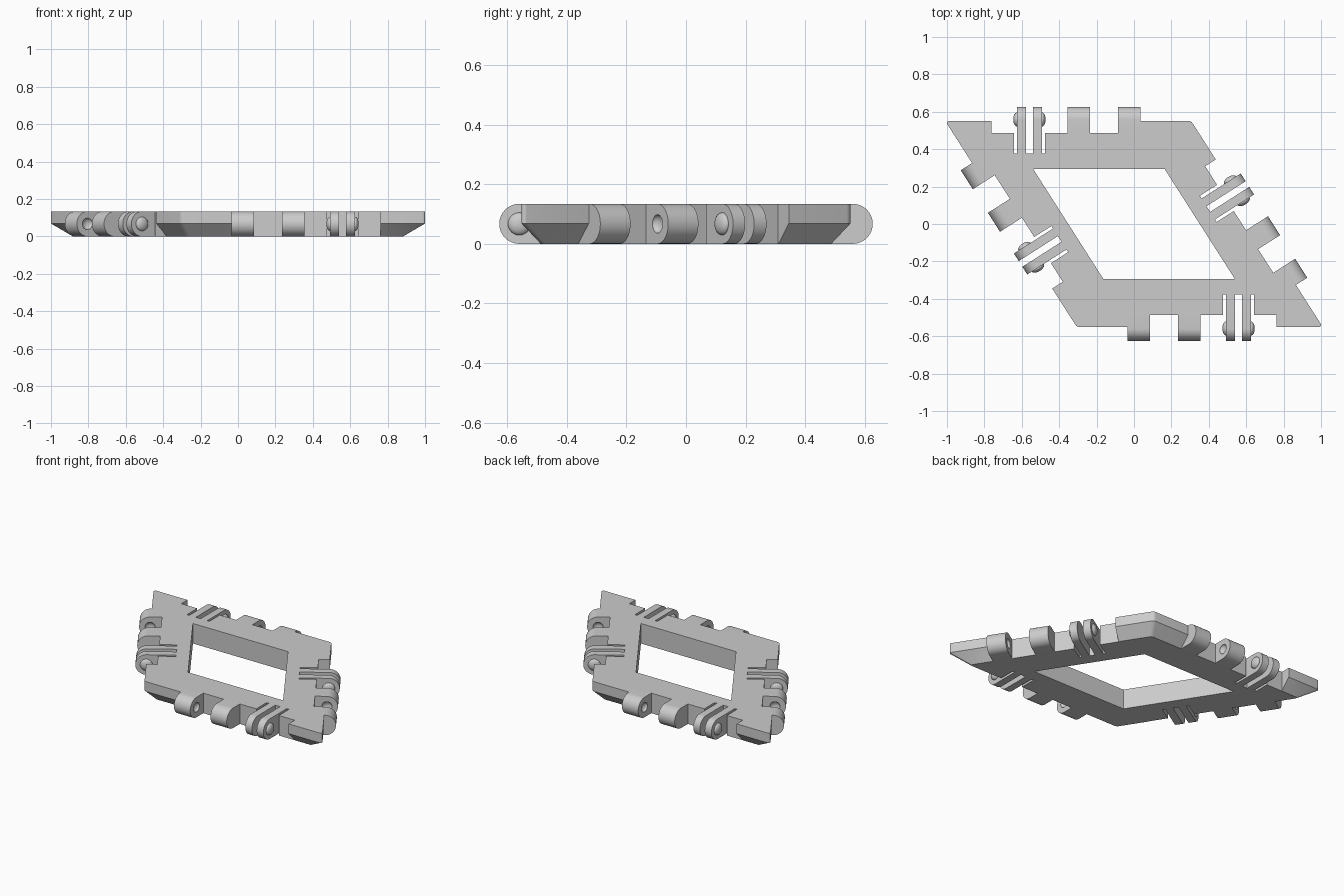
import bpy, bmesh, math
from mathutils import Vector, Matrix

cube = bpy.data.objects.get("Cube")
if cube:
    bpy.data.objects.remove(cube, do_unlink=True)

H = 0.134            # panel thickness
OUTER, INNER, RECESS, SLIT, AXIS = 0.552, 0.295, 0.487, 0.378, 0.559
ACUTE, OBTUSE = 1.83, 0.5525   # corner x per unit of half depth
END = 0.398          # half length of the hinge zone on each side
KNUCKLES = [(0.008, 0.128), (0.278, END)]
FINGERS = [(-0.263, -0.214), (-0.178, -0.13)]

grey = bpy.data.materials.new("light grey plastic")
grey.use_nodes = True
grey.diffuse_color = (0.604, 0.604, 0.604, 1)
grey.node_tree.nodes["Principled BSDF"].inputs["Base Color"].default_value = grey.diffuse_color

# Frame of each side: local x runs along the side, y points outward
slant = math.atan2(2, ACUTE - OBTUSE)
mid = OUTER * (ACUTE - OBTUSE) / 2
SIDES = [Matrix.Rotation(a, 4, 'Z') @ Matrix.Translation((c - 0.01, 0, 0))
         for a, c in ((0, -mid), (-slant, mid), (math.pi, -mid), (math.pi - slant, mid))]


def loft(bm, rings):
    """Closed solid through rings of equal point count."""
    rows = [[bm.verts.new(p) for p in ring] for ring in rings]
    n = len(rows[0])
    for a, b in zip(rows, rows[1:]):
        for i in range(n):
            bm.faces.new((a[i], a[(i + 1) % n], b[(i + 1) % n], b[i]))
    bm.faces.new(rows[0][::-1])
    bm.faces.new(rows[-1])


def make(name, bm):
    bmesh.ops.recalc_face_normals(bm, faces=bm.faces)
    mesh = bpy.data.meshes.new(name)
    bm.to_mesh(mesh)
    bm.free()
    mesh.materials.append(grey)
    ob = bpy.data.objects.new(name, mesh)
    bpy.context.collection.objects.link(ob)
    return ob


def activate(ob):
    bpy.ops.object.select_all(action='DESELECT')
    ob.select_set(True)
    bpy.context.view_layer.objects.active = ob


def carve(ob, cutter):
    cutter.hide_render = True
    mod = ob.modifiers.new("cut", 'BOOLEAN')
    mod.operation, mod.solver, mod.object = 'DIFFERENCE', 'EXACT', cutter
    activate(ob)
    bpy.ops.object.modifier_apply(modifier=mod.name)
    bpy.data.objects.remove(cutter, do_unlink=True)


def smooth(ob):
    activate(ob)
    bpy.ops.object.shade_smooth_by_angle(angle=math.radians(30))


def rhombus(v):
    return [Vector(p) * v for p in ((-ACUTE, 1), (-OBTUSE, -1), (ACUTE, -1), (OBTUSE, 1))]


def rounded(corners, radii, steps=6):
    out = []
    for i, p in enumerate(corners):
        e1 = (corners[i - 1] - p).normalized()
        e2 = (corners[(i + 1) % len(corners)] - p).normalized()
        half, r = e1.angle(e2) / 2, radii[i % 2]
        c = p + (e1 + e2).normalized() * r / math.sin(half)
        t1, t2 = ((p + e * r / math.tan(half) - c).normalized() for e in (e1, e2))
        out += [c + t1.slerp(t2, k / steps) * r for k in range(steps + 1)]
    return out


def at_z(points, z, scale=1):
    return [(p[0] * scale, p[1] * scale, z) for p in points]


def lug(bm, span, start, side):
    """Bar from start outward with a half-round end."""
    r = H / 2
    arc = [(AXIS + r * math.sin(a), r - r * math.cos(a))
           for a in (math.pi * k / 20 for k in range(21))]
    prof = [(start, 0)] + arc + [(start, H)]
    loft(bm, [[side @ Vector((u, v, z)) for v, z in prof] for u in span])


def dome(bm, u, radius, height, side):
    m = (side @ Matrix.Translation((u, AXIS, H / 2)) @ Matrix.Diagonal((height, radius, radius, 1))
         @ Matrix.Rotation(math.pi / 2, 4, 'Y'))
    bmesh.ops.create_uvsphere(bm, u_segments=24, v_segments=14, radius=1, matrix=m)


# Frame: rounded rhombus with its lower edge chamfered
bm = bmesh.new()
outline = rounded(rhombus(OUTER), (0.012, 0.03))
loft(bm, [at_z(outline, 0, RECESS / OUTER), at_z(outline, H / 2 + 0.002), at_z(outline, H)])
frame = make("frame", bm)

# Window opening, hinge recesses and finger slits
bm = bmesh.new()
window = rhombus(INNER)
loft(bm, [at_z(window, -0.1), at_z(window, 0.3)])
lo, hi = -0.28, -0.114
notch = [(-END, RECESS), (lo, RECESS), (lo, SLIT), (hi, SLIT),
         (hi, RECESS), (END, RECESS), (END, 0.7), (-END, 0.7)]
for side in SIDES:
    loft(bm, [[side @ Vector((u, v, z)) for u, v in notch] for z in (-0.1, 0.3)])
carve(frame, make("frame_cutter", bm))
smooth(frame)

# Hinge knuckles with facing dimples
bm, cut = bmesh.new(), bmesh.new()
for side in SIDES:
    for span in KNUCKLES:
        lug(bm, span, RECESS, side)
    dome(cut, KNUCKLES[0][1], 0.031, 0.02, side)
    dome(cut, KNUCKLES[1][0], 0.031, 0.02, side)
knuckles = make("hinge_knuckles", bm)
carve(knuckles, make("dimple_cutter", cut))
smooth(knuckles)

# Paired snap fingers with round bumps on their outer faces
bm, bumps = bmesh.new(), bmesh.new()
for side in SIDES:
    for span in FINGERS:
        lug(bm, span, SLIT, side)
    dome(bumps, FINGERS[0][0], 0.038, 0.02, side)
    dome(bumps, FINGERS[1][1], 0.038, 0.02, side)
smooth(make("snap_fingers", bm))
smooth(make("snap_bumps", bumps))
